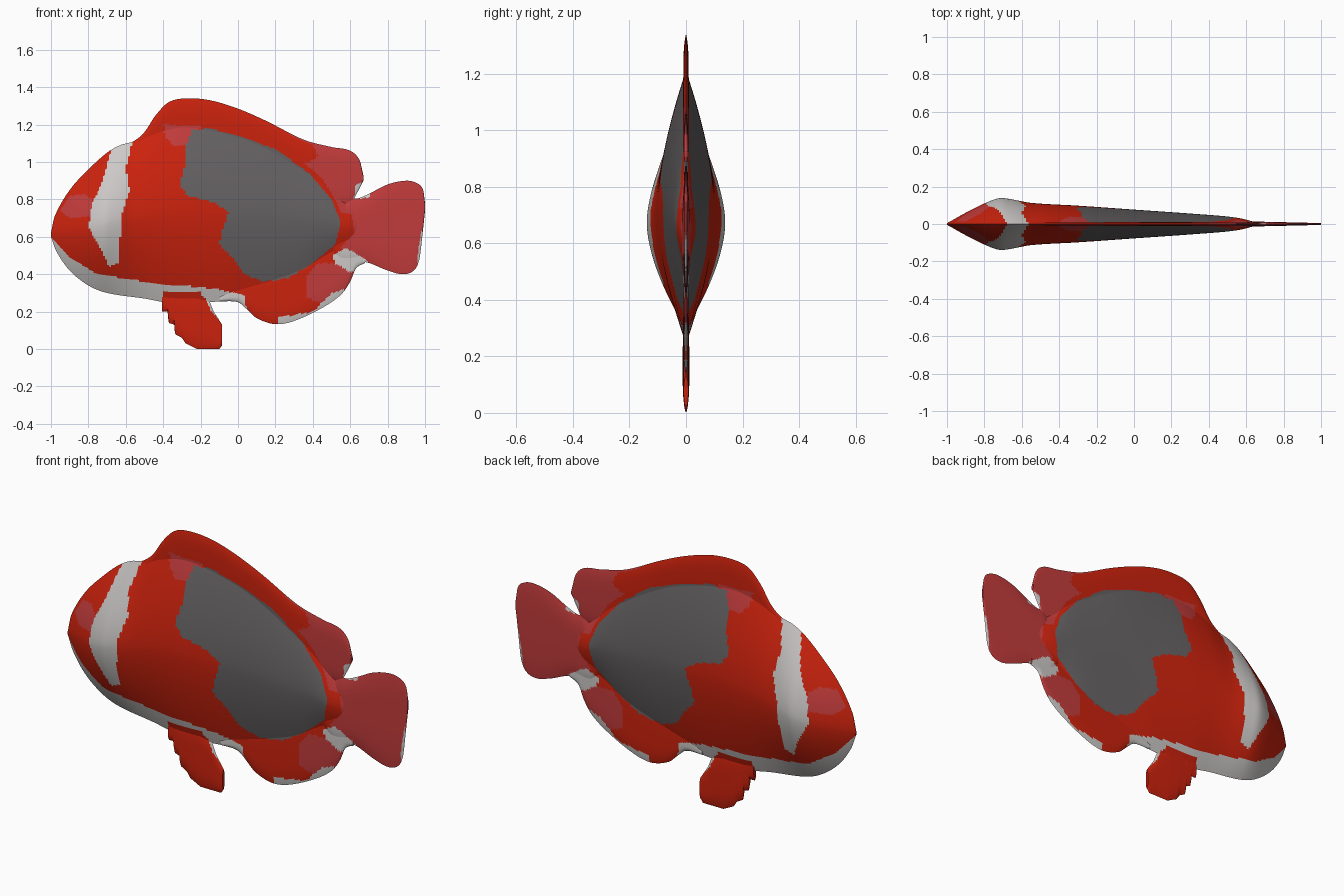
import bpy
import math

default_cube = bpy.data.objects.get("Cube")
if default_cube:
    bpy.data.objects.remove(default_cube, do_unlink=True)


# Flat colours
def make_material(name, red, green, blue):
    material = bpy.data.materials.new(name)
    material.use_nodes = True
    colour = (red, green, blue, 1)
    material.diffuse_color = colour
    shader = material.node_tree.nodes["Principled BSDF"]
    shader.inputs["Base Color"].default_value = colour
    shader.inputs["Roughness"].default_value = .8
    return material


RED, PALE_RED, GREY, WHITE = range(4)
materials = [
    make_material("bright red", .60, .016, .004),
    make_material("pale red", .54, .044, .044),
    make_material("dark grey", .13, .12, .125),
    make_material("off white", .60, .58, .57),
]

# Side markings as outlines in x and z, later ones painted over earlier ones
rear_fins = [(.27, 1.2), (.27, 1.15), (.4, 1.09), (.43, 1.03), (.36, .99), (.46, .9),
             (.53, .78), (.55, .73), (.61, .72), (.62, .62), (.55, .54), (.68, .45),
             (1.1, .3), (1.1, 1.2)]
anal_patch = [(.36, .38), (.43, .46), (.6, .46), (.63, .3), (.45, .24), (.36, .28)]
cheek_patch = [(-.95, .74), (-.9, .82), (-.82, .83), (-.78, .8), (-.78, .71), (-.9, .7)]
shoulder_patch = [(-.4, 1.2), (-.2, 1.19), (-.25, 1.1), (-.33, 1.08), (-.39, 1.13)]
flank = [(-.28, 1.08), (-.25, 1.17), (-.15, 1.18), (0, 1.14), (.2, 1.07), (.38, .94),
         (.5, .8), (.55, .68), (.52, .56), (.4, .46), (.27, .38), (.14, .36), (.03, .4),
         (-.02, .48), (-.1, .56), (-.08, .64), (-.05, .73), (-.12, .78), (-.27, .82),
         (-.31, .88), (-.28, 1)]
head_band = [(-.64, 1.2), (-.54, 1.2), (-.6, .97), (-.58, .85), (-.62, .72), (-.64, .46),
             (-.69, .44), (-.74, .55), (-.8, .65), (-.78, .78), (-.73, .88)]
belly = [(-1.1, .6), (-1, .6), (-.9, .49), (-.75, .4), (-.5, .36), (-.1, .32),
         (.03, .29), (.05, .2), (-1.1, .2)]
pelvic_root = [(-.42, .1), (-.14, .1), (-.15, .22), (-.2, .31), (-.4, .31)]
pelvic_edge = [(-.14, .2), (-.08, .13), (-.08, .3), (-.2, .3), (-.15, .24)]
anal_edge = [(.22, .17), (.4, .2), (.5, .3), (.62, .33), (.62, .1), (.22, .1)]
tail_root = [(.5, .5), (.58, .54), (.68, .48), (.72, .44), (.6, .41), (.52, .46)]
tail_edge = [(.96, .4), (.96, .5), (.98, .63), (1.1, .63), (1.1, .4)]
notch_edge = [(.62, .8), (.63, .88), (.7, .9), (.7, .81)]

markings = [
    (rear_fins, PALE_RED), (anal_patch, PALE_RED), (cheek_patch, PALE_RED),
    (shoulder_patch, PALE_RED), (flank, GREY), (head_band, WHITE), (belly, WHITE),
    (pelvic_root, RED), (pelvic_edge, WHITE), (anal_edge, WHITE), (tail_root, WHITE),
    (tail_edge, WHITE), (notch_edge, WHITE),
]


def inside(x, z, outline):
    result = False
    previous_x, previous_z = outline[-1]
    for next_x, next_z in outline:
        if (next_z > z) != (previous_z > z):
            crossing = next_x + (z - next_z) * (previous_x - next_x) / (previous_z - next_z)
            if x < crossing:
                result = not result
        previous_x, previous_z = next_x, next_z
    return result


def marking_colour(x, z):
    colour = RED
    for outline, index in markings:
        if inside(x, z, outline):
            colour = index
    return colour


# Curve through points, either straight or smoothly bending
def sample(points, x, smooth=True):
    last = len(points) - 1
    i = 0
    while i < last - 1 and x > points[i + 1][0]:
        i += 1

    def slope(a, b):
        a, b = max(a, 0), min(b, last)
        return (points[b][1] - points[a][1]) / (points[b][0] - points[a][0])

    (start_x, start), (end_x, end) = points[i], points[i + 1]
    span = end_x - start_x
    u = min(max((x - start_x) / span, 0), 1)
    line = start + (end - start) * u
    if not smooth:
        return line
    lean_in = slope(i - 1, i + 1) * span - (end - start)
    lean_out = slope(i, i + 2) * span - (end - start)
    return line + u * (1 - u) * ((1 - u) * lean_in - u * lean_out)


# Symmetric part lofted along x between an upper and a lower edge
def loft(name, top, bottom, width, fullness, columns, rows, smooth=True):
    verts, faces = [], []
    first, final = top[0][0], top[-1][0]
    ring = 2 * rows
    for c in range(columns + 1):
        u = (1 - math.cos(math.pi * c / columns)) / 2 if smooth else c / columns
        x = first + (final - first) * u
        high, low = sample(top, x, smooth), sample(bottom, x, smooth)
        half = max(high - low, .002) / 2
        middle = (high + low) / 2
        for r in range(ring):
            t = 1 - 2 * abs(r - rows) / rows
            side = -1 if r < rows else 1
            y = side * sample(width, x) * (1 - abs(t) ** fullness)
            verts.append((x, y, middle + half * t))
    for c in range(columns):
        for r in range(ring):
            a, b = c * ring + r, c * ring + (r + 1) % ring
            faces.append((a, a + ring, b + ring, b))
    faces.append(tuple(range(ring)))
    faces.append(tuple(reversed(range(columns * ring, columns * ring + ring))))
    mesh = bpy.data.meshes.new(name)
    mesh.from_pydata(verts, [], faces)
    for material in materials:
        mesh.materials.append(material)
    for face in mesh.polygons:
        face.material_index = marking_colour(face.center.x, face.center.z)
    part = bpy.data.objects.new(name, mesh)
    bpy.context.collection.objects.link(part)
    bpy.ops.object.select_all(action="DESELECT")
    part.select_set(True)
    bpy.context.view_layer.objects.active = part
    bpy.ops.object.shade_smooth_by_angle(angle=math.radians(50))
    return part


# Body
body_top = [(-1, .62), (-.98, .71), (-.9, .85), (-.8, .96), (-.7, 1.05), (-.63, 1.09),
            (-.56, 1.11), (-.45, 1.17), (-.3, 1.21), (-.1, 1.19), (.1, 1.13), (.3, 1.02),
            (.45, .91), (.55, .8), (.66, .72)]
body_bottom = [(-1, .6), (-.97, .52), (-.9, .42), (-.8, .34), (-.7, .3), (-.5, .27),
               (-.35, .245), (-.1, .255), (0, .28), (.1, .31), (.2, .34), (.35, .4),
               (.5, .5), (.66, .58)]
body_width = [(-1, .004), (-.9, .06), (-.8, .11), (-.72, .138), (-.66, .133), (-.55, .113),
              (-.3, .098), (0, .077), (.3, .056), (.5, .04), (.58, .028), (.66, .006)]
loft("body", body_top, body_bottom, body_width, 1.7, 190, 80)

# Dorsal fin
dorsal_top = [(-.63, 1.085), (-.56, 1.11), (-.5, 1.16), (-.44, 1.25), (-.37, 1.32),
              (-.28, 1.34), (-.15, 1.33), (0, 1.285), (.15, 1.22), (.35, 1.12), (.5, 1.08),
              (.6, 1.06), (.65, 1.01), (.67, .93)]
dorsal_bottom = [(-.63, 1), (-.3, 1.05), (.1, 1), (.4, .8), (.6, .78), (.64, .84), (.67, .9)]
fin_width = [(-.63, .008), (.3, .01), (.67, .007)]
loft("dorsal_fin", dorsal_top, dorsal_bottom, fin_width, 4, 110, 32)

# Tail fin
tail_top = [(.5, .7), (.6, .8), (.64, .805), (.7, .83), (.8, .88), (.9, .9), (.96, .885),
            (.99, .85), (1, .78)]
tail_bottom = [(.5, .52), (.56, .46), (.68, .465), (.8, .42), (.88, .4), (.94, .42),
               (.97, .48), (.985, .6), (1, .74)]
tail_width = [(.5, .016), (.7, .012), (1, .005)]
loft("tail_fin", tail_top, tail_bottom, tail_width, 4, 70, 40)

# Anal fin
anal_top = [(-.1, .28), (.1, .4), (.35, .5), (.55, .58), (.68, .5)]
anal_bottom = [(-.1, .255), (0, .25), (.05, .21), (.1, .165), (.2, .133), (.3, .15),
               (.45, .22), (.55, .29), (.6, .36), (.63, .43), (.68, .46)]
loft("anal_fin", anal_top, anal_bottom, fin_width, 4, 80, 32)

# Pelvic fin with a stepped front edge
pelvic_top = [(-.405, .31), (-.22, .31), (-.15, .25), (-.13, .2), (-.085, .13)]
pelvic_bottom = [(-.405, .2), (-.375, .2), (-.372, .14), (-.34, .13), (-.337, .08),
                 (-.3, .06), (-.28, .03), (-.22, 0), (-.1, 0), (-.085, .02)]
pelvic_width = [(-.41, .01), (-.25, .012), (-.085, .008)]
loft("pelvic_fin", pelvic_top, pelvic_bottom, pelvic_width, 4, 90, 30, smooth=False)
